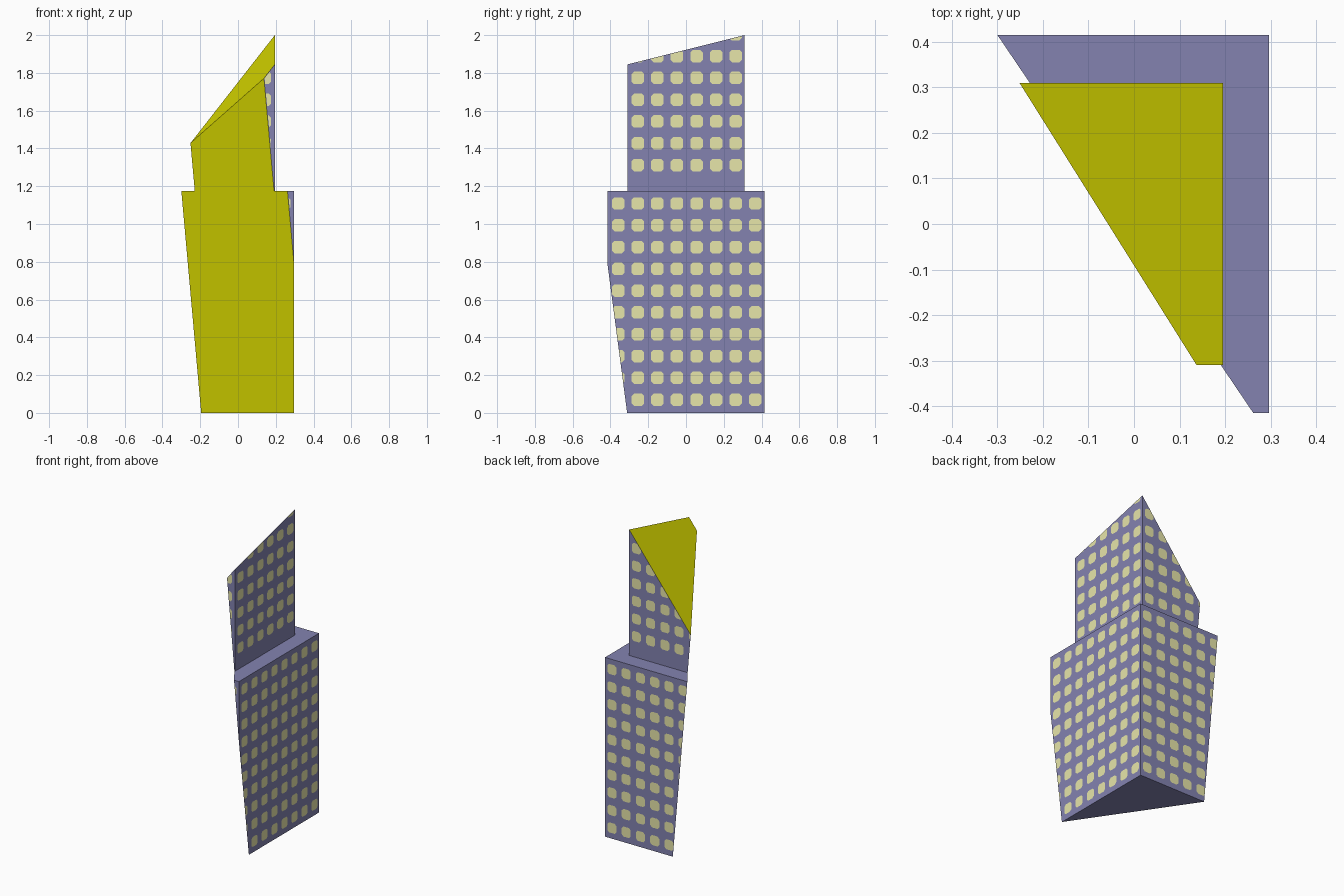
import bpy, bmesh
from mathutils import Vector

if "Cube" in bpy.data.objects:
    bpy.data.objects.remove(bpy.data.objects["Cube"])


def mat(name, rgb):
    m = bpy.data.materials.new(name)
    m.diffuse_color = (*rgb, 1)
    m.use_nodes = True
    m.node_tree.nodes["Principled BSDF"].inputs["Base Color"].default_value = m.diffuse_color
    return m


WALL = mat("slate violet wall", (0.228, 0.226, 0.435))
GOLD = mat("golden glass", (0.79, 0.79, 0.0))
PANE = mat("pale window", (0.80, 0.79, 0.40))

# Cutting planes (point, outward normal): leaning diagonal facade, sloping roof
FACADE = (Vector((0.086, 0, 0)), Vector((-1, -0.677, -0.0894)).normalized())
ROOF = (Vector((0.195, 0.31, 2.0)), Vector((-1.28, -0.25, 1)).normalized())
BASE_Z = 1.175


def finish(bm, name, mats):
    me = bpy.data.meshes.new(name)
    bm.to_mesh(me)
    bm.free()
    for m in mats:
        me.materials.append(m)
    ob = bpy.data.objects.new(name, me)
    bpy.context.collection.objects.link(ob)


def clip(bm, plane):
    geom = bm.verts[:] + bm.edges[:] + bm.faces[:]
    return bmesh.ops.bisect_plane(bm, geom=geom, dist=1e-5, plane_co=plane[0],
                                  plane_no=plane[1], clear_outer=True)["geom_cut"]


def tower_block(name, hx, hy, z0, z1, planes):
    """Box trimmed by planes; the cut surfaces are golden."""
    bm = bmesh.new()
    bmesh.ops.create_cube(bm, size=1)
    for v in bm.verts:
        v.co = Vector((hx if v.co.x > 0 else -0.5, 2 * hy * v.co.y,
                       z1 if v.co.z > 0 else z0))
    for p in planes:
        edges = [e for e in clip(bm, p) if isinstance(e, bmesh.types.BMEdge)]
        bmesh.ops.contextual_create(bm, geom=edges)
    bmesh.ops.recalc_face_normals(bm, faces=bm.faces[:])
    for f in bm.faces:
        f.normal_update()
        f.material_index = int(any(f.normal.dot(p[1]) > 0.99 for p in planes))
    finish(bm, name, [WALL, GOLD])


def windows(name, hx, hy, z0, z1, first_row, planes):
    """Chamfered panes on the right, back and front walls, trimmed by the planes."""
    bm = bmesh.new()
    a, c, off = 0.033, 0.02, 0.0012
    octagon = [(a, -c), (a, c), (c, a), (-c, a), (-a, c), (-a, -c), (-c, -a), (c, -a)]

    def pane(points):
        bm.faces.new([bm.verts.new(p) for p in points])

    for row in range(12):
        z = first_row + 0.1154 * row
        if z > z1 + 0.03:
            break
        for k in range(8):
            y = (k - 3.5) * 0.1035 + 0.004
            if abs(y) < hy:
                pane([(hx + off, y + u, z + w) for u, w in octagon])
            x = 0.246 - k * 0.1035
            if -0.36 < x < hx:
                for s in (1, -1):
                    pane([(x - s * u, s * (hy + off), z + w) for u, w in octagon])
    for p in planes:
        # stay just inside the golden surface
        clip(bm, (p[0] - p[1] * 0.002, p[1]))
    finish(bm, name, [PANE])


# Lower block
tower_block("lower_tower", 0.297, 0.415, 0, BASE_Z, [FACADE])
windows("lower_windows", 0.297, 0.415, 0, BASE_Z, 0.070, [FACADE])

# Upper block with the sloping roof
tower_block("upper_tower", 0.195, 0.31, BASE_Z, 2.05, [FACADE, ROOF])
windows("upper_windows", 0.195, 0.31, BASE_Z, 2.0, 1.312, [FACADE, ROOF])
